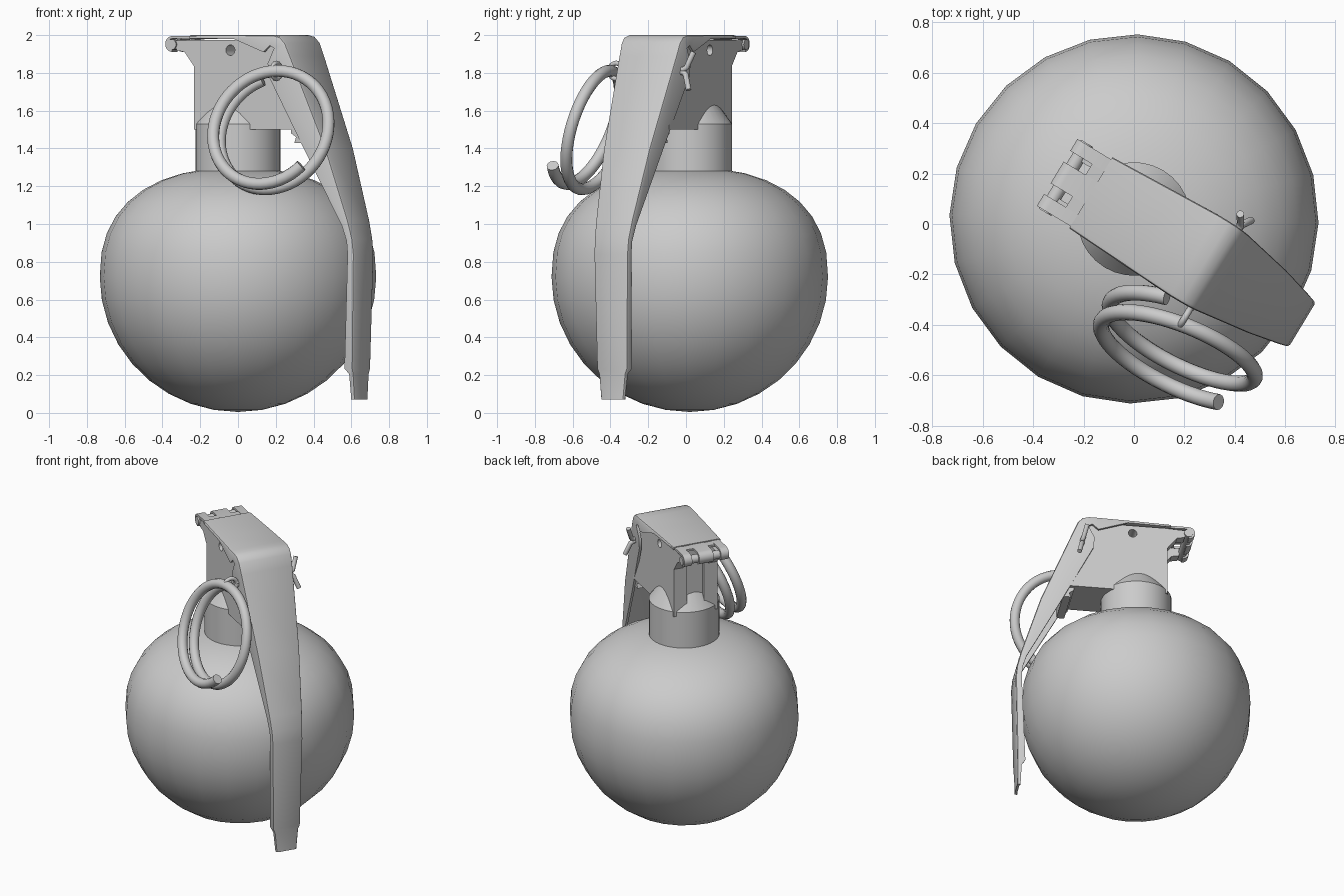
import bpy, bmesh, math
from mathutils import Matrix, Vector

if "Cube" in bpy.data.objects:
    bpy.data.objects.remove(bpy.data.objects["Cube"])

# Local frame: X along the lever, Y across it, origin on the body axis
M = Matrix.Translation((0, 0.02, 0)) @ Matrix.Rotation(math.radians(-31.2), 4, 'Z')


def activate(ob):
    bpy.ops.object.select_all(action='DESELECT')
    ob.select_set(True)
    bpy.context.view_layer.objects.active = ob


def smooth(ob, angle):
    activate(ob)
    bpy.ops.object.shade_smooth_by_angle(angle=math.radians(angle))


def finish(name, bm, angle=30):
    bmesh.ops.recalc_face_normals(bm, faces=bm.faces)
    me = bpy.data.meshes.new(name)
    bm.to_mesh(me)
    bm.free()
    ob = bpy.data.objects.new(name, me)
    ob.matrix_world = M
    bpy.context.collection.objects.link(ob)
    smooth(ob, angle)
    return ob


def apply(ob, mod, angle):
    activate(ob)
    bpy.ops.object.modifier_apply(modifier=mod.name)
    smooth(ob, angle)


def lathe(name, profile, n, angle=30):
    bm = bmesh.new()
    vs = [bm.verts.new((r, 0, z)) for r, z in profile]
    es = [bm.edges.new(p) for p in zip(vs, vs[1:])]
    bmesh.ops.spin(bm, geom=vs + es, cent=(0, 0, 0), axis=(0, 0, 1),
                   angle=2 * math.pi, steps=n, use_merge=True)
    bmesh.ops.remove_doubles(bm, verts=bm.verts, dist=1e-4)
    return finish(name, bm, angle)


def prism(bm, pts, y0, y1):
    """Extrude an (x, z) polygon from y0 to y1."""
    f = bm.faces.new([bm.verts.new((x, y0, z)) for x, z in pts])
    g = bmesh.ops.extrude_face_region(bm, geom=[f])['geom']
    bm.faces.ensure_lookup_table()
    bmesh.ops.translate(bm, vec=(0, y1 - y0, 0),
                        verts=[v for v in g if isinstance(v, bmesh.types.BMVert)])


def rod(bm, x, z, r, y0, y1, n=16):
    prism(bm, [(x + r * math.cos(2 * math.pi * i / n), z + r * math.sin(2 * math.pi * i / n))
               for i in range(n)], y0, y1)


def tube(name, pts, r, local=True, cyclic=False):
    cu = bpy.data.curves.new(name, 'CURVE')
    cu.dimensions = '3D'
    cu.bevel_depth, cu.bevel_resolution, cu.use_fill_caps = r, 4, True
    sp = cu.splines.new('POLY')
    sp.points.add(len(pts) - 1)
    for p, q in zip(sp.points, pts):
        p.co = (*q, 1)
    sp.use_cyclic_u = cyclic
    ob = bpy.data.objects.new(name, cu)
    if local:
        ob.matrix_world = M
    bpy.context.collection.objects.link(ob)
    activate(ob)
    bpy.ops.object.convert(target='MESH')
    smooth(bpy.context.view_layer.objects.active, 50)


# Round body: plain ellipse below the middle, squarer and flatter shoulder above
prof = []
for i in range(19):
    t = math.radians(-90 + i * 10)
    c, s = max(0, math.cos(t)), math.sin(t)
    if s < 0:
        prof.append((0.732 * c, 0.72 + 0.715 * s))
    else:
        e = 2 / 2.35
        prof.append((0.732 * c ** e, 0.72 + 0.578 * s ** e))
prof[0], prof[-1] = (0, 0.005), (0, prof[-1][1])
lathe('body', prof, 24, 40)

# Neck collar with a coned shoulder
lathe('neck', [(0, 1.2), (0.225, 1.2), (0.225, 1.53), (0.115, 1.68), (0, 1.68)], 32)

# Fuse head block with a cross hole and a rear recess
bm = bmesh.new()
prism(bm, [(-0.18, 1.5), (-0.18, 1.975), (0.34, 1.975), (0.385, 1.9), (0.46, 1.62), (0.46, 1.5)],
      -0.152, 0.152)
head = finish('fuse_head', bm)
bm = bmesh.new()
rod(bm, 0.045, 1.92, 0.028, -0.3, 0.3)
prism(bm, [(-0.3, 1.4), (-0.3, 1.9), (-0.15, 1.9), (-0.15, 1.4)], -0.06, 0.06)
cutter = finish('head_cutter', bm)
cutter.hide_render = True
mod = head.modifiers.new('cut', 'BOOLEAN')
mod.operation, mod.object, mod.solver = 'DIFFERENCE', cutter, 'EXACT'
apply(head, mod, 30)
bpy.data.objects.remove(cutter)

# Notched catch under the front of the head
bm = bmesh.new()
prism(bm, [(0.42, 1.51), (0.42, 1.48), (0.45, 1.46), (0.44, 1.43), (0.49, 1.43), (0.49, 1.51)],
      -0.15, 0.13)
finish('head_catch', bm)

# Hinge brackets behind the head
bm = bmesh.new()
for s in (-1, 1):
    prism(bm, [(-0.17, 1.975), (-0.17, 1.82), (-0.24, 1.91), (-0.29, 1.92), (-0.3, 1.97)],
          s * 0.15, s * 0.085)
finish('hinge_brackets', bm)

# Hinge pin
bm = bmesh.new()
rod(bm, -0.315, 1.95, 0.028, -0.16, 0.16)
finish('hinge_pin', bm)

# Curled hinge hooks on the lever end, joined by a strip
bm = bmesh.new()
arc = [math.radians(90 + 20 * i) for i in range(10)]
outer = [(-0.315 + 0.042 * math.cos(a), 1.953 + 0.042 * math.sin(a)) for a in arc]
inner = [(-0.315 + 0.028 * math.cos(a), 1.953 + 0.028 * math.sin(a)) for a in reversed(arc)]
for y0, y1 in ((-0.155, -0.1), (-0.05, 0.05), (0.1, 0.155)):
    prism(bm, [(-0.19, 1.995)] + outer + inner + [(-0.19, 1.981)], y0, y1)
prism(bm, [(-0.255, 1.979), (-0.16, 1.979), (-0.16, 1.993), (-0.255, 1.993)], -0.155, 0.155)
finish('hinge_hooks', bm)

# Safety lever: folded channel, each station = outer x,z / flange edge x,z / half width / offset
stations = [
    (-0.20, 2.000, -0.20, 1.982, 0.165, 0),
    (0.08, 2.000, 0.08, 1.980, 0.178, 0),
    (0.28, 2.000, 0.27, 1.910, 0.187, 0),
    (0.33, 2.000, 0.31, 1.945, 0.187, 0),
    (0.37, 1.990, 0.335, 1.93, 0.186, 0),
    (0.40, 1.960, 0.295, 1.85, 0.184, 0),
    (0.43, 1.890, 0.30, 1.78, 0.180, 0),
    (0.634, 1.40, 0.51, 1.38, 0.145, -0.007),
    (0.755, 1.02, 0.72, 0.99, 0.115, -0.012),
    (0.78, 0.92, 0.745, 0.91, 0.108, -0.013),
    (0.788, 0.84, 0.75, 0.84, 0.106, -0.013),
    (0.775, 0.235, 0.725, 0.235, 0.095, -0.014),
    (0.772, 0.205, 0.747, 0.205, 0.083, -0.014),
    (0.772, 0.07, 0.752, 0.07, 0.070, -0.014)]
bm = bmesh.new()
rows = []
for ox, oz, ix, iz, w, c in stations:
    o, n = Vector((ox, oz)), Vector((ix, iz))
    d = n - o
    k = o + d.normalized() * min(0.014, d.length * 0.4)
    half = [(n, w), (k, w), ((k + o * 2) / 3, w - 0.004), (o, w - 0.014)]
    row = [(p, -y) for p, y in half] + [(p, y) for p, y in reversed(half)]
    rows.append([bm.verts.new((p.x, y + c, p.y)) for p, y in row])
for a, b in zip(rows, rows[1:]):
    for j in range(len(a) - 1):
        bm.faces.new((a[j], a[j + 1], b[j + 1], b[j]))
lever = finish('safety_lever', bm)
if lever.data.polygons[3].normal.z < 0:
    lever.data.flip_normals()
mod = lever.modifiers.new('sheet', 'SOLIDIFY')
mod.thickness, mod.offset = 0.016, -1
apply(lever, mod, 40)

# Split pin: eye, shank and two splayed legs
px, pz = 0.375, 1.81
tube('split_pin_eye', [(px, -0.228 + 0.042 * math.cos(i * math.pi / 8),
                        pz + 0.042 * math.sin(i * math.pi / 8)) for i in range(16)],
     0.013, cyclic=True)
for s, nm in ((1, 'upper'), (-1, 'lower')):
    tube('split_pin_leg_' + nm, [(px, -0.19, pz + s * 0.008), (px, 0.19, pz + s * 0.008),
         (px - 0.005 * s, 0.205, pz + s * 0.02), (px - 0.025 * s, 0.235, pz + s * 0.1)], 0.015)

# Pull ring: tilted coil of about one and a half turns
n = Vector((-0.45, -1, 0.36)).normalized()
e1 = Vector((1, -0.45, 0)).normalized()
e2 = e1.cross(n)
if e2.z < 0:
    e2.negate()
N = 90
ring = []
for i in range(N + 1):
    a = math.radians(-44 - 563 * i / N)
    ring.append(Vector((0.18, -0.487, 1.5)) + 0.322 * (e1 * math.cos(a) + e2 * math.sin(a))
                + n * (0.07 - 0.14 * i / N))
tube('pull_ring', ring, 0.032, local=False)
